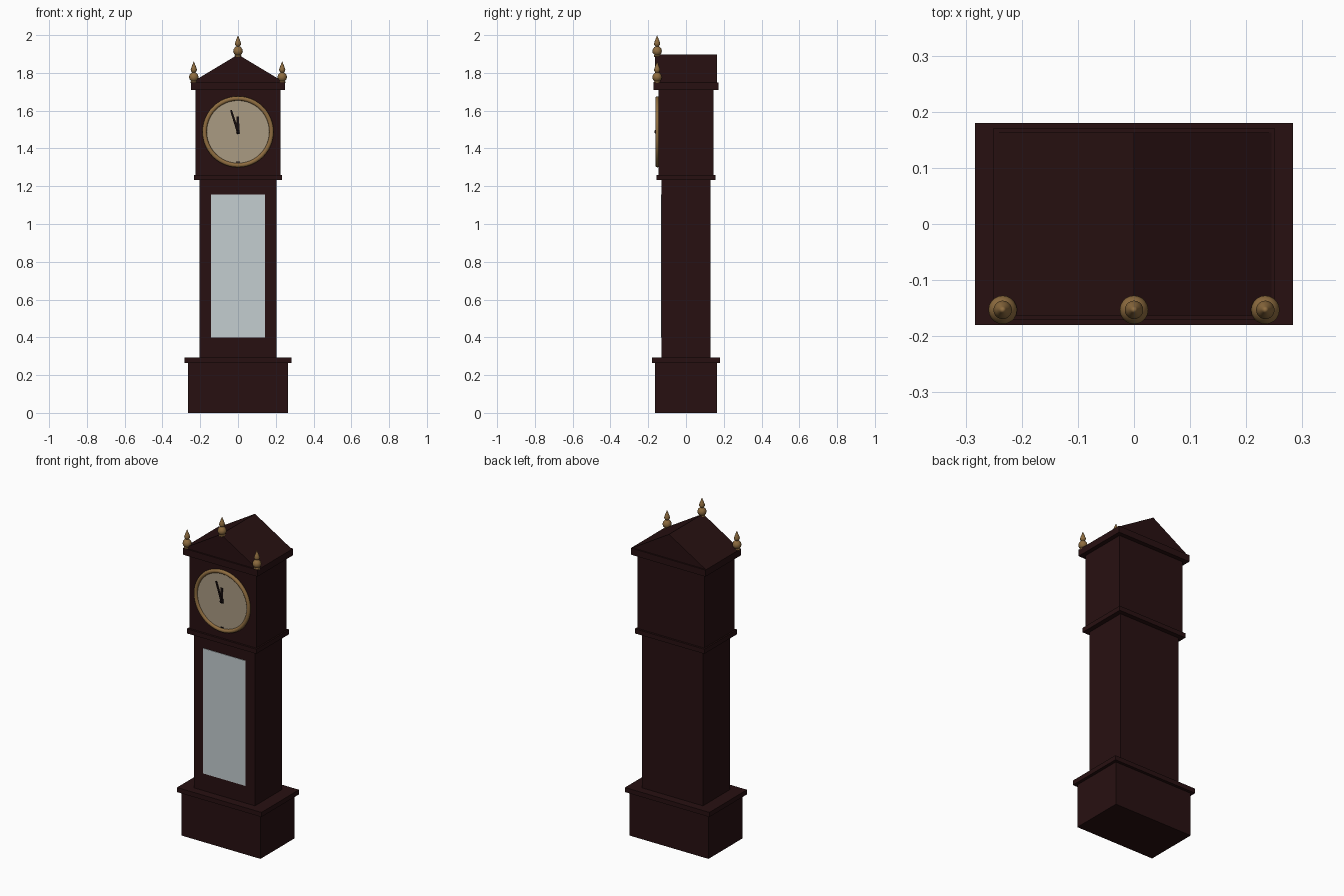
import bpy, bmesh, math
from mathutils import Matrix, Vector

if "Cube" in bpy.data.objects:
    bpy.data.objects.remove(bpy.data.objects["Cube"])


def material(name, rgb):
    m = bpy.data.materials.new(name)
    m.diffuse_color = (*rgb, 1)
    m.use_nodes = True
    m.node_tree.nodes["Principled BSDF"].inputs["Base Color"].default_value = m.diffuse_color
    return m


WOOD = material("dark_mahogany", (0.0205, 0.0052, 0.0056))
BRASS = material("aged_brass", (0.27, 0.15, 0.05))
DIAL = material("cream_dial", (0.40, 0.325, 0.225))
GLASS = material("pale_glass", (0.55, 0.61, 0.63))
BLACK = material("black_iron", (0.008, 0.004, 0.004))

DIAL_Z = 1.488


def finish(name, bm, mat, smooth=False):
    bmesh.ops.recalc_face_normals(bm, faces=bm.faces)
    mesh = bpy.data.meshes.new(name)
    bm.to_mesh(mesh)
    bm.free()
    mesh.materials.append(mat)
    ob = bpy.data.objects.new(name, mesh)
    bpy.context.collection.objects.link(ob)
    if smooth:
        bpy.ops.object.select_all(action='DESELECT')
        ob.select_set(True)
        bpy.context.view_layer.objects.active = ob
        bpy.ops.object.shade_smooth_by_angle(angle=math.radians(40))
    return ob


def box(name, x, y, z, mat):
    """Box from (min, max) ranges on each axis."""
    bm = bmesh.new()
    size = [b - a for a, b in (x, y, z)]
    mid = Vector([(a + b) / 2 for a, b in (x, y, z)])
    bmesh.ops.create_cube(bm, size=1, matrix=Matrix.Translation(mid) @ Matrix.Diagonal((*size, 1)))
    return finish(name, bm, mat)


def lathe(name, profile, mat, place, steps=32, closed=False):
    """Spin an (r, z) profile around z, then place it."""
    bm = bmesh.new()
    verts = [bm.verts.new((r, 0, z)) for r, z in profile]
    pairs = list(zip(verts, verts[1:]))
    if closed:
        pairs.append((verts[-1], verts[0]))
    edges = [bm.edges.new(p) for p in pairs]
    bmesh.ops.spin(bm, geom=verts + edges, axis=(0, 0, 1), cent=(0, 0, 0),
                   angle=math.tau, steps=steps)
    bmesh.ops.remove_doubles(bm, verts=bm.verts, dist=1e-5)
    bm.transform(place)
    return finish(name, bm, mat, True)


# Case: stacked blocks and mouldings (half width, half depth, bottom, top)
for name, hx, hy, z0, z1 in (
        ("plinth", 0.265, 0.163, 0, 0.265),
        ("plinth_moulding", 0.283, 0.18, 0.265, 0.293),
        ("trunk", 0.205, 0.13, 0.293, 1.235),
        ("hood_lower_moulding", 0.233, 0.157, 1.232, 1.26),
        ("hood", 0.224, 0.145, 1.26, 1.712),
        ("cornice", 0.25, 0.171, 1.71, 1.75)):
    box(name, (-hx, hx), (-hy, hy), (z0, z1), WOOD)

# Gabled roof
bm = bmesh.new()
gable = bm.faces.new([bm.verts.new((x, -0.163, z)) for x, z in
                      ((-0.245, 1.75), (0.245, 1.75), (0, 1.897))])
ext = bmesh.ops.extrude_face_region(bm, geom=[gable], use_keep_orig=True)
bmesh.ops.translate(bm, vec=(0, 0.326, 0),
                    verts=[v for v in ext["geom"] if isinstance(v, bmesh.types.BMVert)])
finish("gable_roof", bm, WOOD)

# Trunk door glass
box("door_glass", (-0.143, 0.143), (-0.133, -0.129), (0.398, 1.157), GLASS)

# Dial and bezel, turned to face the front
FRONT = Matrix.Translation((0, -0.145, DIAL_Z)) @ Matrix.Rotation(math.pi / 2, 4, 'X')
lathe("dial", [(0, 0.006), (0.172, 0.006), (0.172, -0.002), (0, -0.002)], DIAL, FRONT, 48)
ring = [(0.177 + 0.0115 * math.cos(a), 0.006 + 0.011 * math.sin(a))
        for a in (i * math.tau / 12 for i in range(12))]
lathe("bezel", ring, BRASS, FRONT, 48, closed=True)


# Hands: tapered bars turned about the dial centre
def hand(name, length, wide, tip, angle, y):
    bm = bmesh.new()
    f = bm.faces.new([bm.verts.new((x, y, z)) for x, z in
                      ((-wide, -0.012), (wide, -0.012), (tip, length), (-tip, length))])
    e = bmesh.ops.extrude_face_region(bm, geom=[f], use_keep_orig=True)
    bmesh.ops.translate(bm, vec=(0, -0.003, 0),
                        verts=[v for v in e["geom"] if isinstance(v, bmesh.types.BMVert)])
    bm.transform(Matrix.Translation((0, 0, DIAL_Z)) @ Matrix.Rotation(angle, 4, 'Y'))
    finish(name, bm, BLACK)


hand("hour_hand", 0.08, 0.008, 0.007, math.radians(-1), -0.152)
hand("minute_hand", 0.12, 0.007, 0.005, math.radians(-18), -0.156)
lathe("hand_hub", [(0, 0.021), (0.007, 0.021), (0.009, 0.017), (0.009, 0.005)], BLACK, FRONT, 16)
box("six_mark", (-0.01, 0.01), (-0.153, -0.15), (1.325, 1.331), BLACK)

# Finials: ball with a pointed spire
FINIAL = [(0, 0), (0.017, 0), (0.018, 0.006), (0.014, 0.011), (0.022, 0.019), (0.0255, 0.031),
          (0.022, 0.044), (0.014, 0.053), (0.009, 0.057), (0.015, 0.064), (0.0165, 0.071),
          (0.012, 0.085), (0.006, 0.1), (0, 0.116)]
for name, x, z in (("left_finial", -0.234, 1.746), ("centre_finial", 0, 1.884),
                   ("right_finial", 0.234, 1.746)):
    lathe(name, FINIAL, BRASS, Matrix.Translation((x, -0.153, z)), 20)
